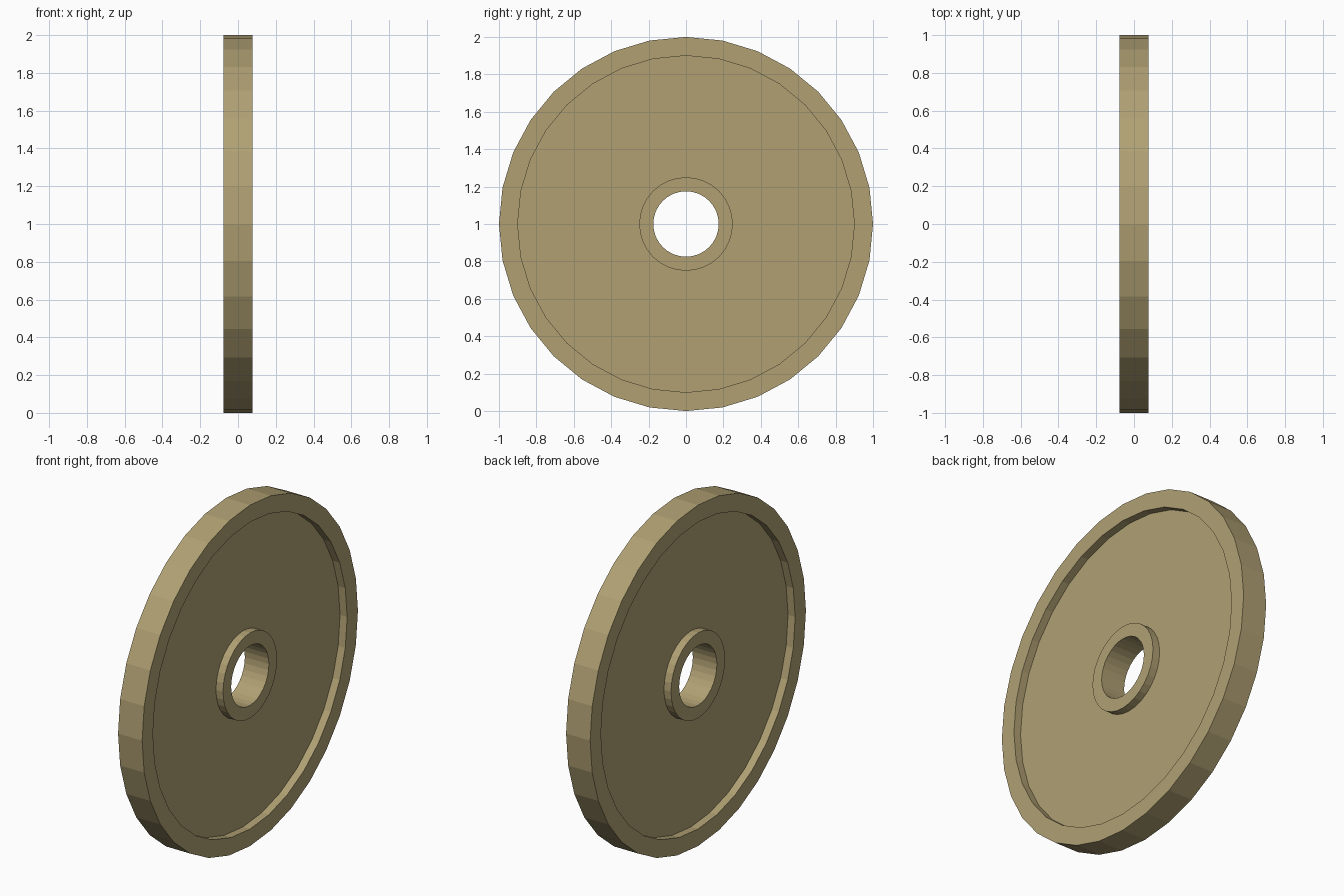
import bpy, bmesh, math

if "Cube" in bpy.data.objects:
    bpy.data.objects.remove(bpy.data.objects["Cube"])

SIDES = 32
HALF = 0.078      # half width of rim and hub
WEB = 0.032       # half thickness of the recessed disc
BORE, HUB, RIM, OUTER = 0.175, 0.25, 0.9, 1.0

mat = bpy.data.materials.new("tan")
mat.diffuse_color = (0.434, 0.352, 0.171, 1)
mat.use_nodes = True
mat.node_tree.nodes["Principled BSDF"].inputs["Base Color"].default_value = mat.diffuse_color

# Closed cross-section (x, radius): bore, hub, web and rim
half = [(HALF, BORE), (HALF, HUB), (WEB, HUB), (WEB, RIM), (HALF, RIM), (HALF, OUTER)]
profile = half + [(-x, r) for x, r in reversed(half)]

# Wheel disc: sweep the section around the x axis
bm = bmesh.new()
rings = []
for i in range(SIDES):
    a = 2 * math.pi * i / SIDES
    rings.append([bm.verts.new((x, r * math.cos(a), 1 + r * math.sin(a))) for x, r in profile])
n = len(profile)
for i in range(SIDES):
    p, q = rings[i], rings[(i + 1) % SIDES]
    for j in range(n):
        k = (j + 1) % n
        bm.faces.new((p[j], p[k], q[k], q[j]))
bmesh.ops.recalc_face_normals(bm, faces=bm.faces)

mesh = bpy.data.meshes.new("wheel_disc")
bm.to_mesh(mesh)
bm.free()
mesh.materials.append(mat)
wheel = bpy.data.objects.new("wheel_disc", mesh)
bpy.context.collection.objects.link(wheel)
